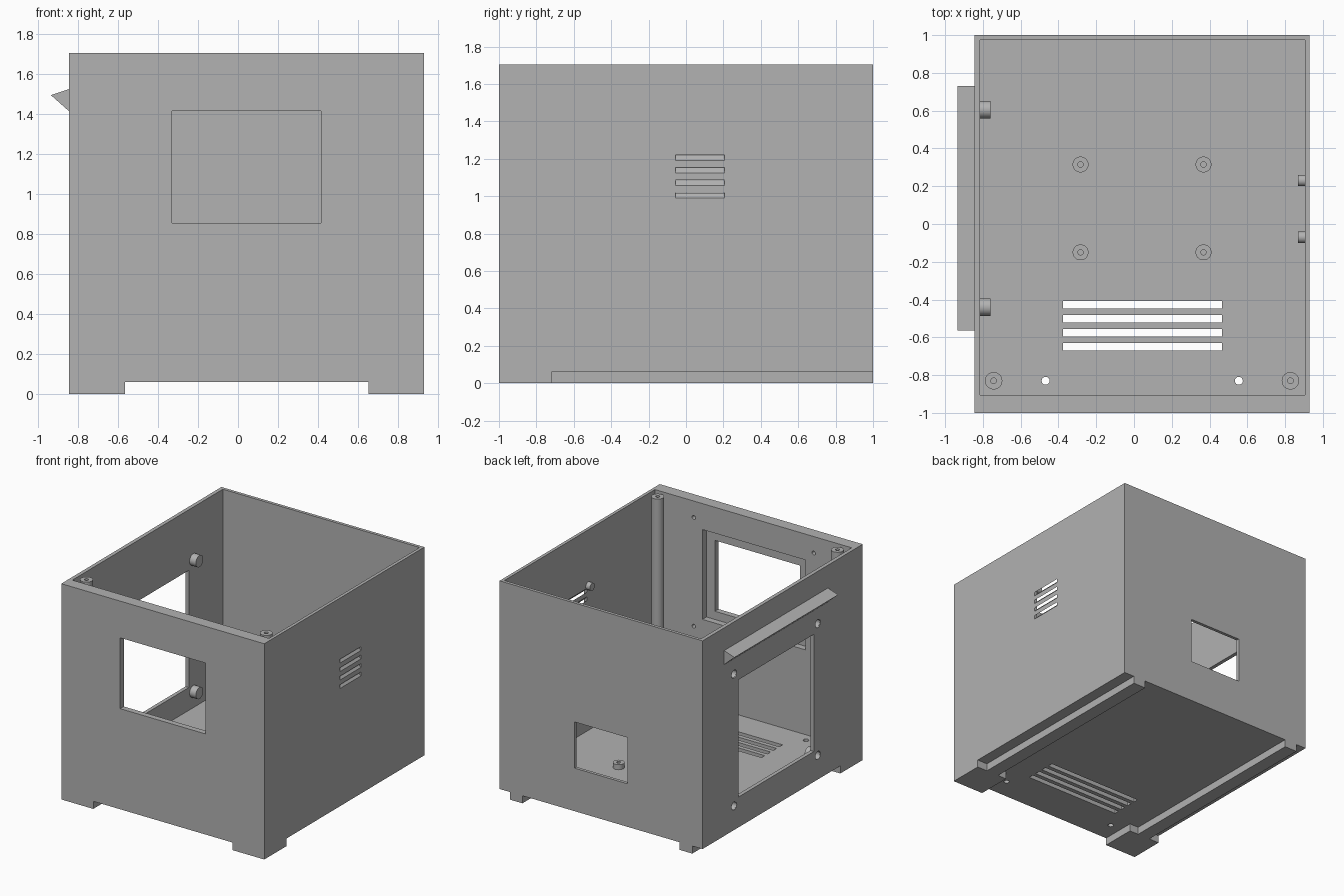
import bpy, bmesh
from mathutils import Matrix, Vector

if "Cube" in bpy.data.objects:
    bpy.data.objects.remove(bpy.data.objects["Cube"], do_unlink=True)

grey = bpy.data.materials.new("plain_grey")
grey.use_nodes = True
COLOUR = (0.445, 0.445, 0.445, 1)
grey.diffuse_color = COLOUR
grey.node_tree.nodes["Principled BSDF"].inputs["Base Color"].default_value = COLOUR


def finish(name, bm):
    bmesh.ops.recalc_face_normals(bm, faces=bm.faces)
    mesh = bpy.data.meshes.new(name)
    bm.to_mesh(mesh)
    bm.free()
    mesh.materials.append(grey)
    obj = bpy.data.objects.new(name, mesh)
    bpy.context.scene.collection.objects.link(obj)
    return obj


def box(name, x, y, z):
    """Box from three (low, high) ranges."""
    bm = bmesh.new()
    bmesh.ops.create_cube(bm, size=1)
    for v in bm.verts:
        v.co = Vector(r[0] if c < 0 else r[1] for c, r in zip(v.co, (x, y, z)))
    return finish(name, bm)


def rod(name, start, axis, length, radius):
    """Cylinder running from start along the axis."""
    bm = bmesh.new()
    turn = Vector(axis).to_track_quat('Z', 'Y').to_matrix().to_4x4()
    m = Matrix.Translation(start) @ turn @ Matrix.Translation((0, 0, length / 2))
    bmesh.ops.create_cone(bm, cap_ends=True, segments=32, radius1=radius,
                          radius2=radius, depth=length, matrix=m)
    return finish(name, bm)


def prism(name, profile, y0, y1):
    """Closed x-z profile pushed along y."""
    bm = bmesh.new()
    face = bm.faces.new([bm.verts.new((x, y0, z)) for x, z in profile])
    out = bmesh.ops.extrude_face_region(bm, geom=[face])
    moved = [g for g in out["geom"] if isinstance(g, bmesh.types.BMVert)]
    bmesh.ops.translate(bm, verts=moved, vec=(0, y1 - y0, 0))
    return finish(name, bm)


def cut(target, *cutters):
    for c in cutters:
        mod = target.modifiers.new("cut", 'BOOLEAN')
        mod.operation, mod.solver, mod.object = 'DIFFERENCE', 'EXACT', c
        bpy.context.view_layer.objects.active = target
        bpy.ops.object.modifier_apply(modifier=mod.name)
        bpy.data.objects.remove(c, do_unlink=True)


X, Y = (-0.845, 0.93), (-1, 1)
BASE, FLOOR, TOP = 0.06, 0.12, 1.705
IN_X, IN_Y = (-0.815, 0.905), (-0.905, 0.975)

# Open-topped case with a thick front wall
case = box("case", X, Y, (BASE, TOP))
cut(case, box("cavity", IN_X, IN_Y, (FLOOR, TOP + 0.1)))

# Front window with inner recess and screw holes
cut(case,
    box("recess", (-0.41, 0.49), (-0.955, -0.85), (0.79, 1.50)),
    box("window", (-0.33, 0.415), (-1.1, -0.85), (0.855, 1.415)))
for x in (-0.483, 0.566):
    for z in (0.716, 1.575):
        cut(case, rod("screw_hole", (x, -0.95, z), (0, 1, 0), 0.1, 0.015))

# Back opening and large side opening
cut(case,
    box("back_opening", (-0.19, 0.275), (0.9, 1.1), (0.40, 0.765)),
    box("side_opening", (-0.9, -0.78), (-0.39, 0.55), (0.30, 1.226)))

# Sloping louvres in the left wall
for i in range(4):
    z = 0.99 + 0.067 * i
    slope = [(0.95, z - 0.022), (0.95, z + 0.008),
             (0.885, z + 0.08), (0.885, z + 0.05)]
    cut(case, prism("louvre", slope, -0.055, 0.205))

# Floor vents and floor holes
for i in range(4):
    y = -0.447 - 0.0745 * i
    cut(case, box("vent", (-0.375, 0.465), (y, y + 0.04), (0, 0.2)))
for x in (-0.468, 0.555):
    cut(case, rod("floor_hole", (x, -0.83, 0), (0, 0, 1), 0.2, 0.021))

# Bosses on the right wall, with holes open to the outside
parts = []
for y in (-0.44, 0.605):
    for z in (0.25, 1.292):
        cut(case, rod("bore", (-0.9, y, z), (1, 0, 0), 0.2, 0.032))
        boss = rod("side_boss", (-0.84, y, z), (1, 0, 0), 0.08, 0.046)
        cut(boss, rod("bore", (-0.9, y, z), (1, 0, 0), 0.125, 0.031))
        parts.append(boss)

# Small pegs beside the louvres
for y, z in ((-0.07, 1.265), (0.23, 0.945)):
    parts.append(rod("louvre_peg", (0.91, y, z), (-1, 0, 0), 0.042, 0.03))

# Standoffs on the floor
for x in (-0.283, 0.368):
    for y in (-0.15, 0.315):
        post = rod("floor_standoff", (x, y, FLOOR - 0.01), (0, 0, 1), 0.05, 0.042)
        cut(post, rod("bore", (x, y, FLOOR + 0.005), (0, 0, 1), 0.1, 0.014))
        parts.append(post)

# Tall lid posts in the front corners
for x in (-0.743, 0.828):
    post = rod("lid_post", (x, -0.83, FLOOR - 0.01), (0, 0, 1), 1.59, 0.046)
    cut(post, rod("bore", (x, -0.83, 1.5), (0, 0, 1), 0.3, 0.015))
    parts.append(post)

# Front feet and side rails, inset from the walls
for foot_x, rail_x in (((-0.845, -0.565), (-0.755, -0.645)),
                       ((0.652, 0.93), (0.73, 0.84))):
    box("front_foot", foot_x, (-1, -0.72), (0, BASE))
    box("side_rail", rail_x, (-0.72, 1), (0, BASE))

# Wedge-shaped ledge over the side opening
prism("side_ledge", [(-0.845, 1.525), (-0.935, 1.495), (-0.845, 1.415)], -0.565, 0.73)

# Smooth the round parts, keeping edges sharp
bpy.ops.object.select_all(action='DESELECT')
for obj in parts + [case]:
    obj.select_set(True)
bpy.context.view_layer.objects.active = case
bpy.ops.object.shade_smooth_by_angle()
